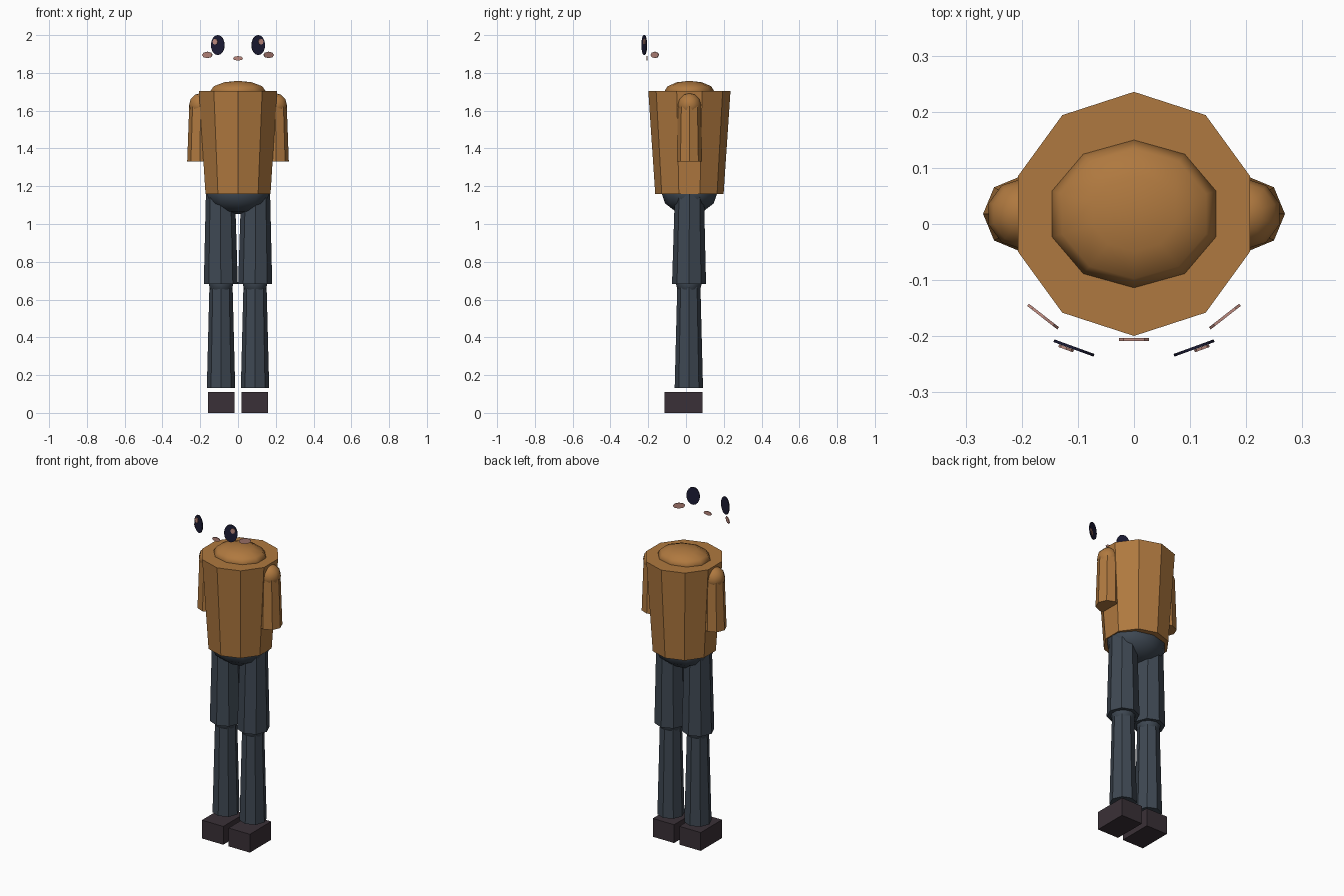
import bpy, bmesh, math
from mathutils import Vector, Matrix

if "Cube" in bpy.data.objects:
    bpy.data.objects.remove(bpy.data.objects["Cube"])


def material(name, rgb):
    m = bpy.data.materials.new(name)
    m.diffuse_color = (*rgb, 1)
    m.use_nodes = True
    m.node_tree.nodes["Principled BSDF"].inputs["Base Color"].default_value = m.diffuse_color
    return m


BROWN = material("brown_cloth", (0.43, 0.19, 0.05))
SLATE = material("slate_cloth", (0.048, 0.064, 0.085))
SHOE = material("dark_plum", (0.042, 0.03, 0.038))
EYE = material("night_blue", (0.011, 0.011, 0.035))
PINK = material("dusty_pink", (0.50, 0.25, 0.21))

CY = 0.018  # depth centre of the body


def finish(name, bm, mat, smooth=False):
    bmesh.ops.recalc_face_normals(bm, faces=bm.faces)
    me = bpy.data.meshes.new(name)
    bm.to_mesh(me)
    bm.free()
    me.materials.append(mat)
    for p in me.polygons:
        p.use_smooth = smooth
    ob = bpy.data.objects.new(name, me)
    bpy.context.collection.objects.link(ob)
    return ob


def tapered(name, mat, sides, low, high, r_low, r_high):
    """Capped tapered prism between two centres, ends kept level."""
    bm = bmesh.new()
    bmesh.ops.create_cone(bm, cap_ends=True, segments=sides,
                          radius1=r_low, radius2=r_high, depth=1)
    low, high = Vector(low), Vector(high)
    for v in bm.verts:
        c = low.lerp(high, v.co.z + 0.5)
        v.co = Vector((c.x + v.co.x, c.y + v.co.y, c.z))
    return finish(name, bm, mat)


def ball(name, mat, centre, radii, segments=10, rings=6):
    bm = bmesh.new()
    bmesh.ops.create_uvsphere(bm, u_segments=segments, v_segments=rings, radius=1)
    bmesh.ops.transform(bm, verts=bm.verts,
                        matrix=Matrix.Translation(centre) @ Matrix.Diagonal((*radii, 1)))
    return finish(name, bm, mat, True)


def plate(name, mat, centre, half_w, half_h, yaw, sides):
    """Thin oval facing forward, turned outward by yaw degrees."""
    bm = bmesh.new()
    bmesh.ops.create_cone(bm, cap_ends=True, segments=sides,
                          radius1=1, radius2=1, depth=1)
    m = (Matrix.Translation(centre) @ Matrix.Rotation(math.radians(yaw), 4, 'Z')
         @ Matrix.Rotation(math.radians(90), 4, 'X')
         @ Matrix.Diagonal((half_w, half_h, 0.005, 1)))
    bmesh.ops.transform(bm, verts=bm.verts, matrix=m)
    return finish(name, bm, mat)


def box(name, mat, centre, size):
    bm = bmesh.new()
    bmesh.ops.create_cube(bm, size=1)
    bmesh.ops.transform(bm, verts=bm.verts,
                        matrix=Matrix.Translation(centre) @ Matrix.Diagonal((*size, 1)))
    return finish(name, bm, mat)


# Trunk
tapered("torso", BROWN, 10, (0, CY, 1.16), (0, CY, 1.703), 0.181, 0.2175)
ball("collar_dome", BROWN, (0, CY, 1.70), (0.156, 0.1335, 0.058))
ball("pelvis", SLATE, (0, CY, 1.165), (0.176, 0.148, 0.113))

for side, s in (("left", -1), ("right", 1)):
    # Arms
    tapered(side + "_sleeve", BROWN, 8, (s * 0.202, CY, 1.33),
            (s * 0.198, CY, 1.63), 0.067, 0.060)
    ball(side + "_shoulder", BROWN, (s * 0.198, CY, 1.63), (0.064, 0.063, 0.063))

    # Legs
    tapered(side + "_thigh", SLATE, 8, (s * 0.091, 0.016, 0.683),
            (s * 0.093, CY, 1.16), 0.09, 0.077)
    ball(side + "_knee", SLATE, (s * 0.09, 0.015, 0.69), (0.07, 0.07, 0.07))
    tapered(side + "_shin", SLATE, 8, (s * 0.09, 0.015, 0.133),
            (s * 0.09, 0.015, 0.685), 0.075, 0.061)
    box(side + "_shoe", SHOE, (s * 0.0885, -0.0135, 0.055), (0.142, 0.203, 0.11))

    # Floating face: eye, eye highlight and cheek
    plate(side + "_eye", EYE, (s * 0.107, -0.221, 1.947), 0.038, 0.053, s * 20, 16)
    plate(side + "_eye_highlight", PINK, (s * 0.121, -0.2215, 1.965),
          0.014, 0.016, s * 20, 8)
    plate(side + "_cheek", PINK, (s * 0.162, -0.165, 1.895), 0.034, 0.017, s * 38, 8)

# Mouth
plate("mouth", PINK, (0, -0.206, 1.877), 0.027, 0.012, 0, 8)
